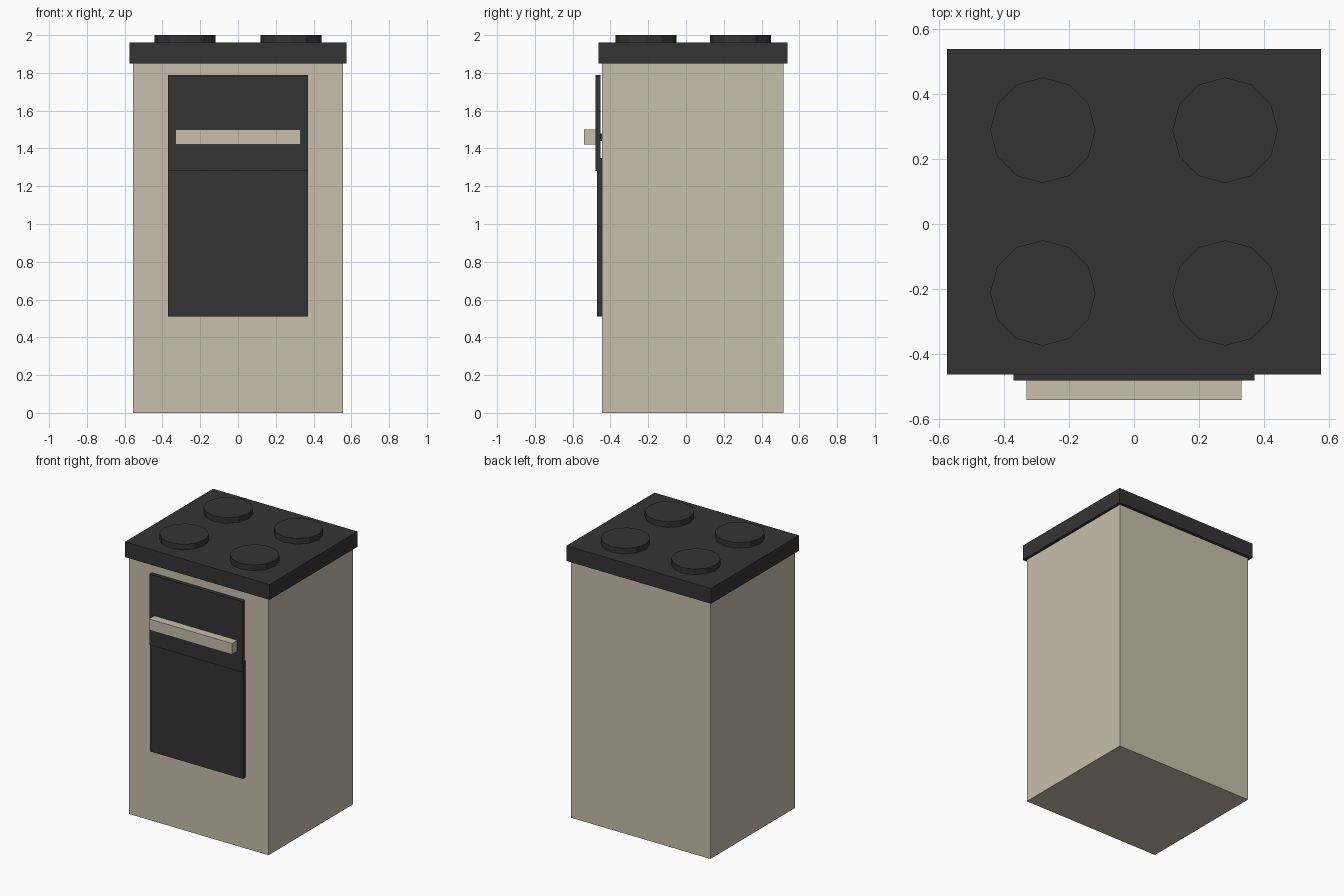
import bpy, bmesh, math
from mathutils import Matrix

if "Cube" in bpy.data.objects:
    bpy.data.objects.remove(bpy.data.objects["Cube"])


def material(name, rgb):
    m = bpy.data.materials.new(name)
    m.diffuse_color = (*rgb, 1.0)
    m.use_nodes = True
    m.node_tree.nodes["Principled BSDF"].inputs["Base Color"].default_value = m.diffuse_color
    return m


beige = material("warm beige", (0.58, 0.52, 0.41))
black = material("charcoal black", (0.034, 0.034, 0.034))


def finish(name, bm, mat):
    me = bpy.data.meshes.new(name)
    bm.to_mesh(me)
    bm.free()
    me.materials.append(mat)
    ob = bpy.data.objects.new(name, me)
    bpy.context.collection.objects.link(ob)
    return ob


def box(name, x, y, z, mat):
    """Box from (min, max) ranges on each axis."""
    bm = bmesh.new()
    bmesh.ops.create_cube(bm, size=1)
    for v in bm.verts:
        v.co = [r[0] + (c + 0.5) * (r[1] - r[0]) for c, r in zip(v.co, (x, y, z))]
    return finish(name, bm, mat)


def burner(name, x, y):
    bm = bmesh.new()
    bmesh.ops.create_cone(bm, cap_ends=True, segments=12, radius1=0.162, radius2=0.162,
                          depth=0.05, matrix=Matrix.Translation((x, y, 1.975)))
    return finish(name, bm, black)


# Cabinet and cooktop slab
box("cabinet", (-0.555, 0.555), (-0.445, 0.515), (0, 1.85), beige)
box("cooktop", (-0.575, 0.575), (-0.463, 0.537), (1.85, 1.96), black)

# Four hotplates
for side, x in (("left", -0.28), ("right", 0.28)):
    for row, y in (("front", -0.212), ("back", 0.288)):
        burner(f"hotplate_{row}_{side}", x, y)

# Oven door: lower window panel and raised upper panel with a thin gap behind
box("door_lower_panel", (-0.37, 0.37), (-0.472, -0.443), (0.51, 1.35), black)
box("door_upper_panel", (-0.37, 0.37), (-0.48, -0.453), (1.28, 1.79), black)

# Handle bar
box("door_handle", (-0.33, 0.33), (-0.54, -0.478), (1.42, 1.50), beige)

# Small mounts joining the upper panel to the cabinet
for side, x in (("left", -0.25), ("right", 0.25)):
    box(f"handle_mount_{side}", (x - 0.02, x + 0.02), (-0.456, -0.443), (1.44, 1.48), black)
